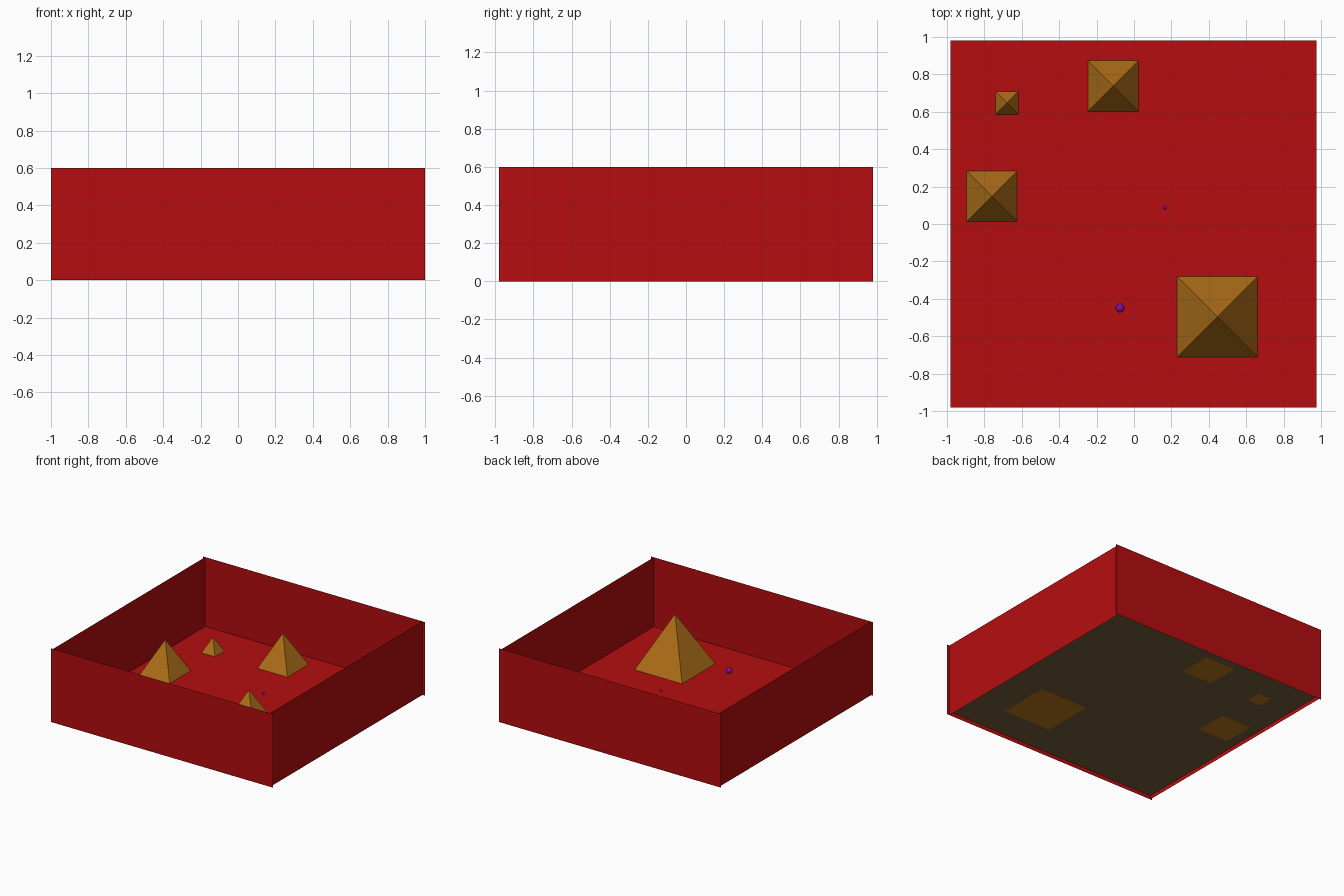
import bpy
from mathutils import Vector

if "Cube" in bpy.data.objects:
    bpy.data.objects.remove(bpy.data.objects["Cube"])


def material(name, color):
    m = bpy.data.materials.new(name)
    m.diffuse_color = (*color, 1)
    m.use_nodes = True
    m.node_tree.nodes["Principled BSDF"].inputs["Base Color"].default_value = m.diffuse_color
    return m


RED = material("red", (0.46, 0.004, 0.005))
GOLD = material("gold", (0.46, 0.17, 0.01))
OLIVE = material("olive", (0.17, 0.12, 0.045))
PURPLE = material("purple", (0.2, 0.005, 0.32))


def sheet(name, corner, u, v, mat):
    """Thin rectangle from a corner and two edge vectors."""
    c, u, v = Vector(corner), Vector(u), Vector(v)
    mesh = bpy.data.meshes.new(name)
    mesh.from_pydata([c, c + u, c + u + v, c + v], [], [(0, 1, 2, 3)])
    mesh.materials.append(mat)
    bpy.context.collection.objects.link(bpy.data.objects.new(name, mesh))


X0, X1, Y, H = -0.982, 0.976, 0.98, 0.6
FLOOR = 0.035
W = X1 - X0

# Floor: red upper sheet, olive underside
sheet("floor", (X0, -Y, FLOOR), (W, 0, 0), (0, 2 * Y, 0), RED)
sheet("floor_underside", (X0, Y, FLOOR - 0.002), (W, 0, 0), (0, -2 * Y, 0), OLIVE)

# Walls: front and back run slightly past the side walls
sheet("front_wall", (-1, -Y, 0), (2, 0, 0), (0, 0, H), RED)
sheet("back_wall", (1, Y, 0), (-2, 0, 0), (0, 0, H), RED)
sheet("left_wall", (X0, Y, 0), (0, -2 * Y, 0), (0, 0, H), RED)
sheet("right_wall", (X1, -Y, 0), (0, 2 * Y, 0), (0, 0, H), RED)

# Square pyramids, as tall as they are wide
BASE = FLOOR - 0.003
for i, (x, y, s) in enumerate([(0.446, -0.495, 0.433), (-0.111, 0.737, 0.275),
                               (-0.76, 0.148, 0.274), (-0.68, 0.648, 0.126)]):
    bpy.ops.mesh.primitive_cone_add(vertices=4, radius1=s / 2 ** 0.5, radius2=0, depth=s,
                                    location=(x, y, BASE + s / 2),
                                    rotation=(0, 0, 0.785398))
    ob = bpy.context.object
    ob.name = f"pyramid_{i + 1}"
    ob.data.materials.append(GOLD)

# Small floating balls
for name, r, loc in [("large_ball", 0.024, (-0.075, -0.449, 0.16)),
                     ("small_ball", 0.01, (0.165, 0.088, 0.136))]:
    bpy.ops.mesh.primitive_uv_sphere_add(segments=32, ring_count=16, radius=r, location=loc)
    ob = bpy.context.object
    ob.name = name
    ob.data.materials.append(PURPLE)
    bpy.ops.object.shade_smooth()
